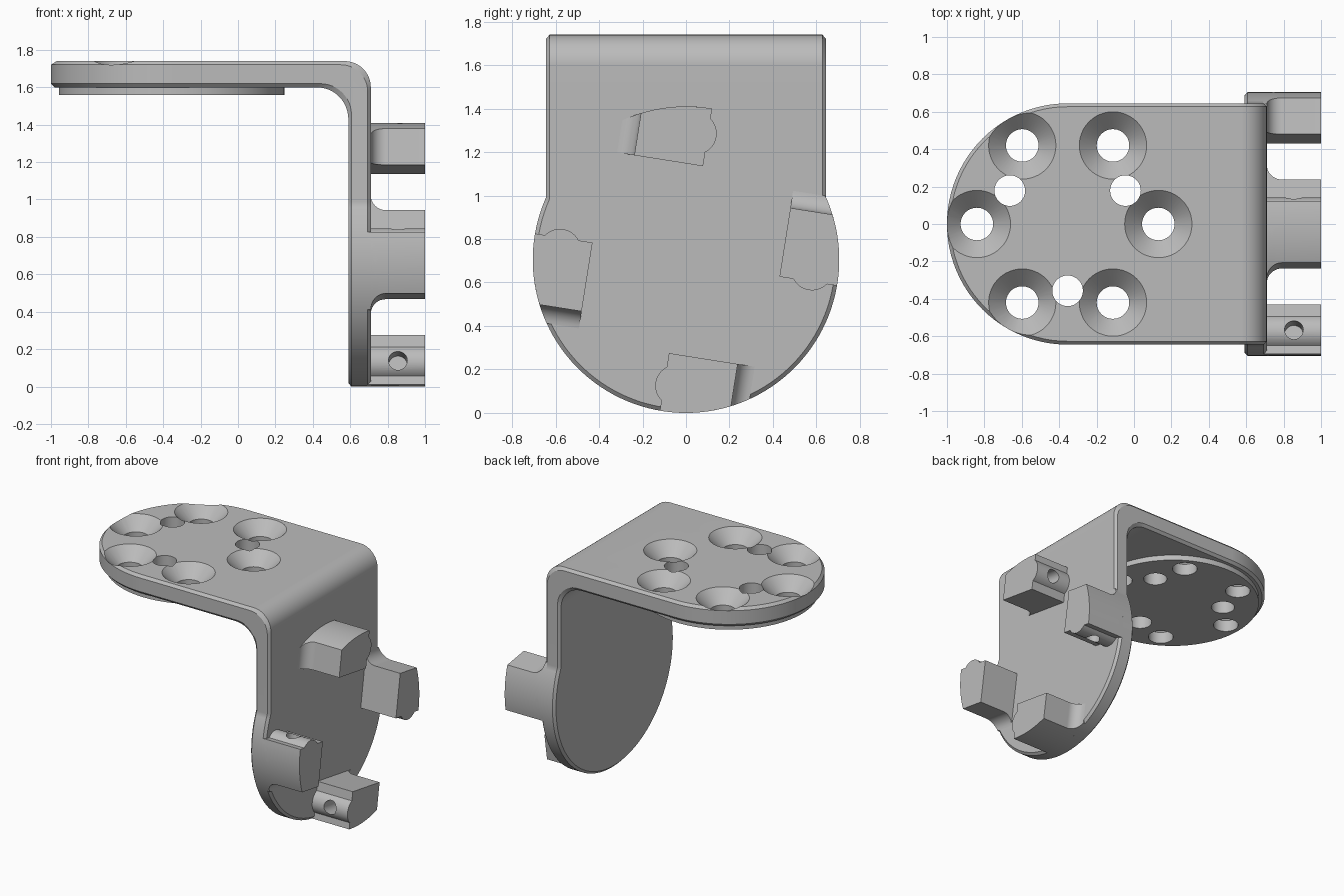
import bpy, bmesh
from math import sin, cos, pi, sqrt, asin, acos, radians
from mathutils import Matrix, Vector

if "Cube" in bpy.data.objects:
    bpy.data.objects.remove(bpy.data.objects["Cube"])

grey = bpy.data.materials.new("plain_grey")
grey.use_nodes = True
grey.diffuse_color = (0.5, 0.5, 0.5, 1)
grey.node_tree.nodes["Principled BSDF"].inputs["Base Color"].default_value = (0.5, 0.5, 0.5, 1)

# Shared dimensions
CHAMFER = 0.018
TOP, UNDER = 1.74, 1.60          # horizontal plate faces
OUT, IN = 0.71, 0.59             # vertical plate faces
HALF = 0.645                     # half width of the bracket
TIP_X = -0.355                   # centre of the rounded top plate
HUB_Z, HUB_R = 0.705, 0.705      # centre and radius of the lower disc


def loft(name, rings, matrix=None, caps=True):
    """Skin closed rings of equal length into a solid."""
    bm = bmesh.new()
    loops = [[bm.verts.new(p) for p in ring] for ring in rings]
    n = len(loops[0])
    for a, b in zip(loops, loops[1:]):
        for i in range(n):
            bm.faces.new((a[i], a[(i + 1) % n], b[(i + 1) % n], b[i]))
    if caps:
        bm.faces.new(loops[0][::-1])
        bm.faces.new(loops[-1])
    bmesh.ops.remove_doubles(bm, verts=bm.verts, dist=1e-5)
    bmesh.ops.dissolve_limit(bm, angle_limit=radians(0.5), verts=bm.verts, edges=bm.edges)
    bmesh.ops.recalc_face_normals(bm, faces=bm.faces)
    mesh = bpy.data.meshes.new(name)
    bm.to_mesh(mesh)
    bm.free()
    obj = bpy.data.objects.new(name, mesh)
    bpy.context.collection.objects.link(obj)
    mesh.materials.append(grey)
    if matrix:
        mesh.transform(matrix)
    return obj


def turned(name, profile, matrix, sides=48):
    """Solid of revolution about local z from (radius, height) pairs."""
    rings = [[(r * cos(2 * pi * i / sides), r * sin(2 * pi * i / sides), z)
              for i in range(sides)] for r, z in profile]
    return loft(name, rings, matrix)


def cut(obj, cutters):
    """Subtract each cutter in turn and bake the result."""
    for cutter in cutters:
        mod = obj.modifiers.new("cut", 'BOOLEAN')
        mod.operation, mod.solver, mod.object = 'DIFFERENCE', 'EXACT', cutter
        bpy.context.view_layer.update()
        graph = bpy.context.evaluated_depsgraph_get()
        baked = bpy.data.meshes.new_from_object(obj.evaluated_get(graph))
        obj.modifiers.clear()
        obj.data = baked


def finish(obj):
    bpy.ops.object.select_all(action='DESELECT')
    obj.select_set(True)
    bpy.context.view_layer.objects.active = obj
    bpy.ops.object.shade_smooth_by_angle(angle=radians(25))
    mod = obj.modifiers.new("even_shading", 'WEIGHTED_NORMAL')
    mod.keep_sharp = True


# Bent bracket: stations run from the rounded tip, round the bend, to the disc foot
def stations(inset):
    rows = []
    r = HALF - inset
    for i in range(25):
        a = i / 24 * pi / 2
        x = TIP_X - r * cos(a)
        rows.append(((x, TOP), (x, UNDER), r * sin(a)))
    for i in range(13):
        a = i / 12 * pi / 2
        rows.append(((OUT - 0.14 + 0.14 * sin(a), TOP - 0.14 + 0.14 * cos(a)),
                     (IN - 0.17 + 0.17 * sin(a), UNDER - 0.17 + 0.17 * cos(a)), r))
    big = HUB_R - inset
    start = asin(r / big)
    for i in range(41):
        a = start + (pi - start) * i / 40
        z = HUB_Z + big * cos(a)
        rows.append(((OUT, z), (IN, z), big * sin(a)))
    return rows


edge = CHAMFER / 0.13
layers = [(f, stations(c)) for f, c in
          ((0, CHAMFER), (edge, 0), (1 - edge, 0), (1, CHAMFER))]
rings = []
for k in range(len(layers[0][1])):
    side = []
    for f, rows in layers:
        outer, inner, w = rows[k]
        p = Vector(outer).lerp(Vector(inner), f)
        side.append((p.x, w, p.y))
    rings.append(side + [(x, -w, z) for x, w, z in reversed(side)])
bracket = loft("bracket", rings, caps=False)

# Round pad beneath the top plate
pad = turned("round_pad", [(0.603, 1.56), (0.603, UNDER + 0.005)],
             Matrix.Translation((TIP_X, 0, 0)), 96)

# Countersunk screw holes and plain pin holes
holes = []
for i in range(6):
    a = i * pi / 3
    place = Matrix.Translation((TIP_X + 0.485 * cos(a), 0.485 * sin(a), 0))
    holes.append(turned("screw_cutter", [(0.087, 1.5), (0.087, TOP - 0.093),
                                         (0.18, TOP), (0.21, TOP + 0.03)], place))
for i in range(3):
    a = pi / 6 + i * 2 * pi / 3
    place = Matrix.Translation((TIP_X + 0.357 * cos(a), 0.357 * sin(a), 0))
    holes.append(turned("pin_cutter", [(0.082, 1.5), (0.082, 1.8)], place, 32))
cut(bracket, holes)
cut(pad, holes)
for h in holes:
    bpy.data.objects.remove(h)


# Four coupling lugs: bulged on one side, filleted into the disc on the other
def lug_ring(x, shift):
    left, right, low, bulge = -0.31 - shift, 0.01, 0.437, 0.096
    spread = acos(0.056 / bulge)
    pts = [(left, low), (right, low)]
    for i in range(15):
        a = spread * (i / 7 - 1)
        pts.append((right - 0.056 + bulge * cos(a), 0.58 + bulge * sin(a)))
    for i in range(17):
        u = right + (left - right) * i / 16
        pts.append((u, sqrt(HUB_R ** 2 - u * u)))
    return [(x, u, v) for u, v in pts]


fillet = 0.08
lug_rings = [lug_ring(OUT - 0.02, fillet)]
for i in range(9):
    a = i / 8 * pi / 2
    lug_rings.append(lug_ring(OUT + fillet * (1 - cos(a)), fillet * (1 - sin(a))))
lug_rings.append(lug_ring(1.0, 0))

parts = [bracket, pad]
for k, where in enumerate(("top", "front", "bottom", "back")):
    place = Matrix.Translation((0, 0, HUB_Z)) @ Matrix.Rotation(radians(90 * k - 9), 4, 'X')
    lug = loft(where + "_lug", lug_rings, place)
    bore = turned("bore_cutter", [(0.05, -0.12), (0.05, 0.12)],
                  place @ Matrix.Translation((0.855, 0, 0.58)) @ Matrix.Rotation(-pi / 2, 4, 'X'), 32)
    cut(lug, [bore])
    bpy.data.objects.remove(bore)
    parts.append(lug)

for part in parts:
    finish(part)
